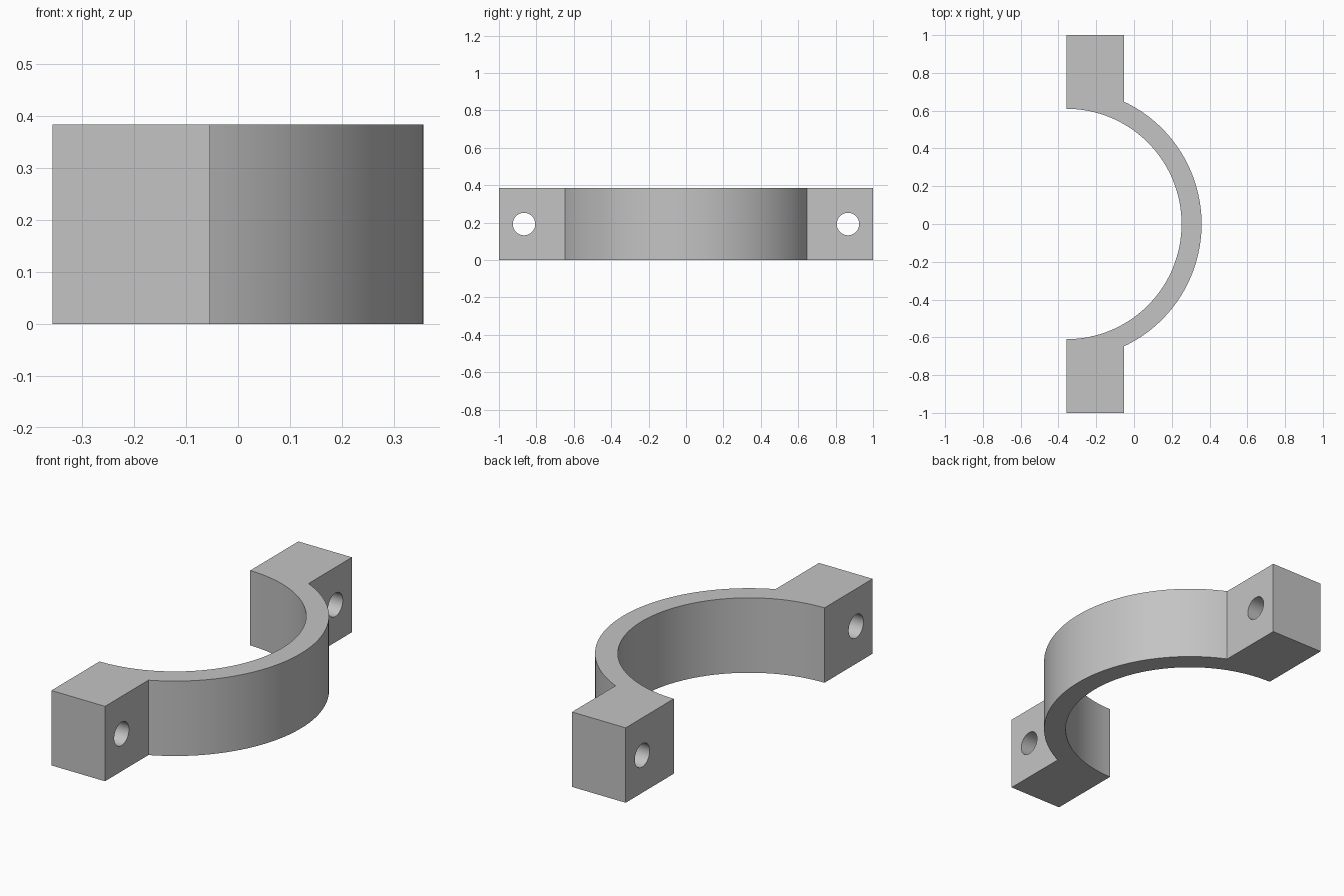
import bpy, bmesh
from math import sin, cos, pi, acos

if "Cube" in bpy.data.objects:
    bpy.data.objects.remove(bpy.data.objects["Cube"], do_unlink=True)

HEIGHT = 0.384
BACK, LUG_FRONT = -0.358, -0.054      # x extent of the lugs, arc centre on BACK
INNER, OUTER = 0.61, 0.716            # band radii
HOLE_Y, HOLE_R = 0.866, 0.06
STEPS = 64

metal = bpy.data.materials.new("plain grey")
metal.use_nodes = True
grey = (0.55, 0.55, 0.55, 1)
metal.diffuse_color = grey
metal.node_tree.nodes["Principled BSDF"].inputs["Base Color"].default_value = grey


def arc(radius, start, end):
    angles = [start + (end - start) * i / STEPS for i in range(STEPS + 1)]
    return [(BACK + radius * cos(a), radius * sin(a)) for a in angles]


def new_object(name, bm):
    bmesh.ops.recalc_face_normals(bm, faces=bm.faces)
    mesh = bpy.data.meshes.new(name)
    bm.to_mesh(mesh)
    bm.free()
    obj = bpy.data.objects.new(name, mesh)
    mesh.materials.append(metal)
    bpy.context.collection.objects.link(obj)
    return obj


def extrude_outline(name, outline, offset):
    bm = bmesh.new()
    face = bm.faces.new([bm.verts.new(p) for p in outline])
    grown = bmesh.ops.extrude_face_region(bm, geom=[face], use_keep_orig=True)
    moved = [v for v in grown["geom"] if isinstance(v, bmesh.types.BMVert)]
    bmesh.ops.translate(bm, verts=moved, vec=offset)
    return new_object(name, bm)


# Half-ring band with a square lug at each end
meet = acos((LUG_FRONT - BACK) / OUTER)
outline = arc(INNER, pi / 2, -pi / 2)
outline += [(BACK, -1), (LUG_FRONT, -1)]
outline += arc(OUTER, -meet, meet)
outline += [(LUG_FRONT, 1), (BACK, 1)]
clamp = extrude_outline("half_clamp", [(x, y, 0) for x, y in outline], (0, 0, HEIGHT))

# Bolt holes through the lugs
for side, name in ((1, "left"), (-1, "right")):
    ring = [(BACK - 0.1, side * HOLE_Y + HOLE_R * cos(2 * pi * i / 48),
             HEIGHT / 2 + HOLE_R * sin(2 * pi * i / 48)) for i in range(48)]
    cutter = extrude_outline(f"{name}_hole_cutter", ring, (0.5, 0, 0))
    cutter.hide_render = True
    cutter.hide_viewport = True
    cut = clamp.modifiers.new(f"{name} bolt hole", "BOOLEAN")
    cut.operation = "DIFFERENCE"
    cut.solver = "EXACT"
    cut.object = cutter

# Bake the cuts so that only the finished part remains
depsgraph = bpy.context.evaluated_depsgraph_get()
finished = bpy.data.meshes.new_from_object(clamp.evaluated_get(depsgraph))
clamp.modifiers.clear()
clamp.data = finished
for obj in [o for o in bpy.data.objects if o.name.endswith("hole_cutter")]:
    bpy.data.objects.remove(obj, do_unlink=True)

bpy.ops.object.select_all(action="DESELECT")
clamp.select_set(True)
bpy.context.view_layer.objects.active = clamp
bpy.ops.object.shade_smooth_by_angle(angle=pi / 6)
